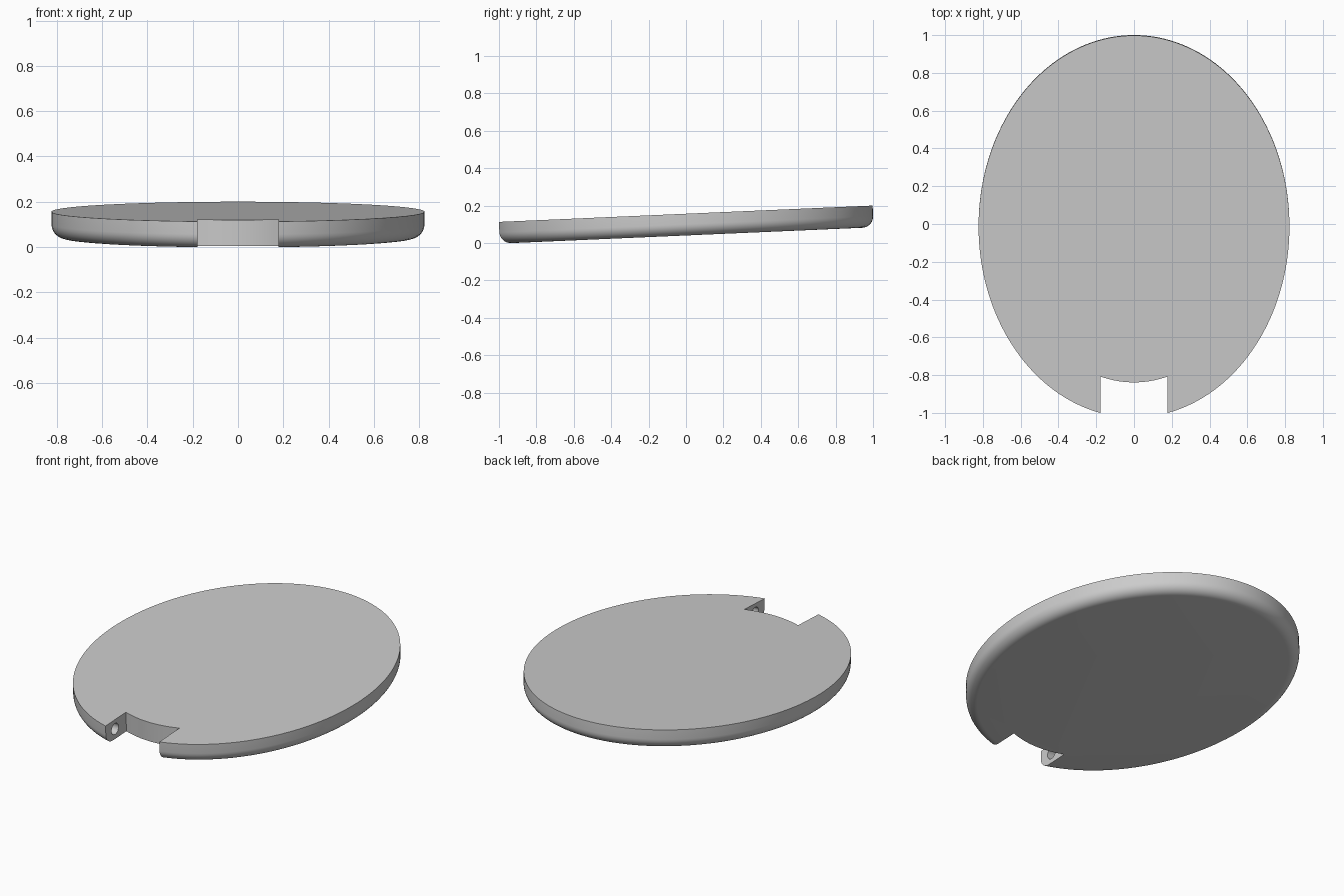
import bpy, bmesh
from math import sin, cos, pi, radians, hypot, sqrt
from mathutils import Matrix

if "Cube" in bpy.data.objects:
    bpy.data.objects.remove(bpy.data.objects["Cube"])

HALF_X, HALF_Y, THICK = 0.823, 1.012, 0.116
FILLET, SEGMENTS, STEPS = 0.06, 160, 8
NOTCH = 0.178

grey = bpy.data.materials.new("plain grey")
grey.diffuse_color = (0.6, 0.6, 0.6, 1)
grey.use_nodes = True
grey.node_tree.nodes["Principled BSDF"].inputs["Base Color"].default_value = (0.6, 0.6, 0.6, 1)


def loft(name, rings):
    """Solid from stacked rings of points, capped at both ends."""
    bm = bmesh.new()
    loops = [[bm.verts.new(p) for p in ring] for ring in rings]
    for low, high in zip(loops, loops[1:]):
        for i in range(len(low)):
            j = (i + 1) % len(low)
            bm.faces.new((low[i], low[j], high[j], high[i]))
    bm.faces.new(loops[0][::-1])
    bm.faces.new(loops[-1])
    bmesh.ops.recalc_face_normals(bm, faces=bm.faces)
    mesh = bpy.data.meshes.new(name)
    bm.to_mesh(mesh)
    bm.free()
    mesh.materials.append(grey)
    obj = bpy.data.objects.new(name, mesh)
    bpy.context.collection.objects.link(obj)
    return obj


def oval(inset, z):
    """Elliptical outline moved inward by an even distance."""
    ring = []
    for i in range(SEGMENTS):
        a = 2 * pi * i / SEGMENTS
        nx, ny = cos(a) / HALF_X, sin(a) / HALF_Y
        n = hypot(nx, ny)
        ring.append((HALF_X * cos(a) - inset * nx / n, HALF_Y * sin(a) - inset * ny / n, z))
    return ring


def cut(body, cutter):
    cutter.hide_render = True
    mod = body.modifiers.new("cut", 'BOOLEAN')
    mod.operation, mod.solver, mod.object = 'DIFFERENCE', 'EXACT', cutter
    bpy.context.view_layer.objects.active = body
    bpy.ops.object.modifier_apply(modifier=mod.name)
    bpy.data.objects.remove(cutter)


# Oval plate with a rounded lower edge
angles = [pi / 2 * i / STEPS for i in range(STEPS + 1)]
rings = [oval(FILLET * (1 - sin(a)), FILLET * (1 - cos(a))) for a in angles]
plate = loft("oval_plate", rings + [oval(0, THICK)])

# Front notch with a bowed inner wall
xs = [NOTCH * (i / 10 - 1) for i in range(21)]
outline = [(x, -0.826 * sqrt(1 - (x / 0.653) ** 2)) for x in xs]
outline += [(NOTCH, -1.2), (-NOTCH, -1.2)]
cut(plate, loft("notch_cutter", [[(x, y, z) for x, y in outline] for z in (-0.1, 0.3)]))

# Hinge pin holes in the two side walls of the notch
hole = [(0.033 * cos(2 * pi * i / 32), 0.033 * sin(2 * pi * i / 32)) for i in range(32)]
for side in (-1, 1):
    ends = (side * (NOTCH - 0.05), side * (NOTCH + 0.08))
    cut(plate, loft("pin_hole_cutter",
                    [[(x, y - 0.9, z + 0.06) for y, z in hole] for x in ends]))

# Tilt the back up, then stand on the ground and centre
mesh = plate.data
mesh.transform(Matrix.Rotation(radians(2.5), 4, 'X'))
ys = [v.co.y for v in mesh.vertices]
low = min(v.co.z for v in mesh.vertices)
mesh.transform(Matrix.Translation((0, -(min(ys) + max(ys)) / 2, -low)))

bpy.ops.object.select_all(action='DESELECT')
plate.select_set(True)
bpy.context.view_layer.objects.active = plate
bpy.ops.object.shade_smooth_by_angle(angle=radians(30))
